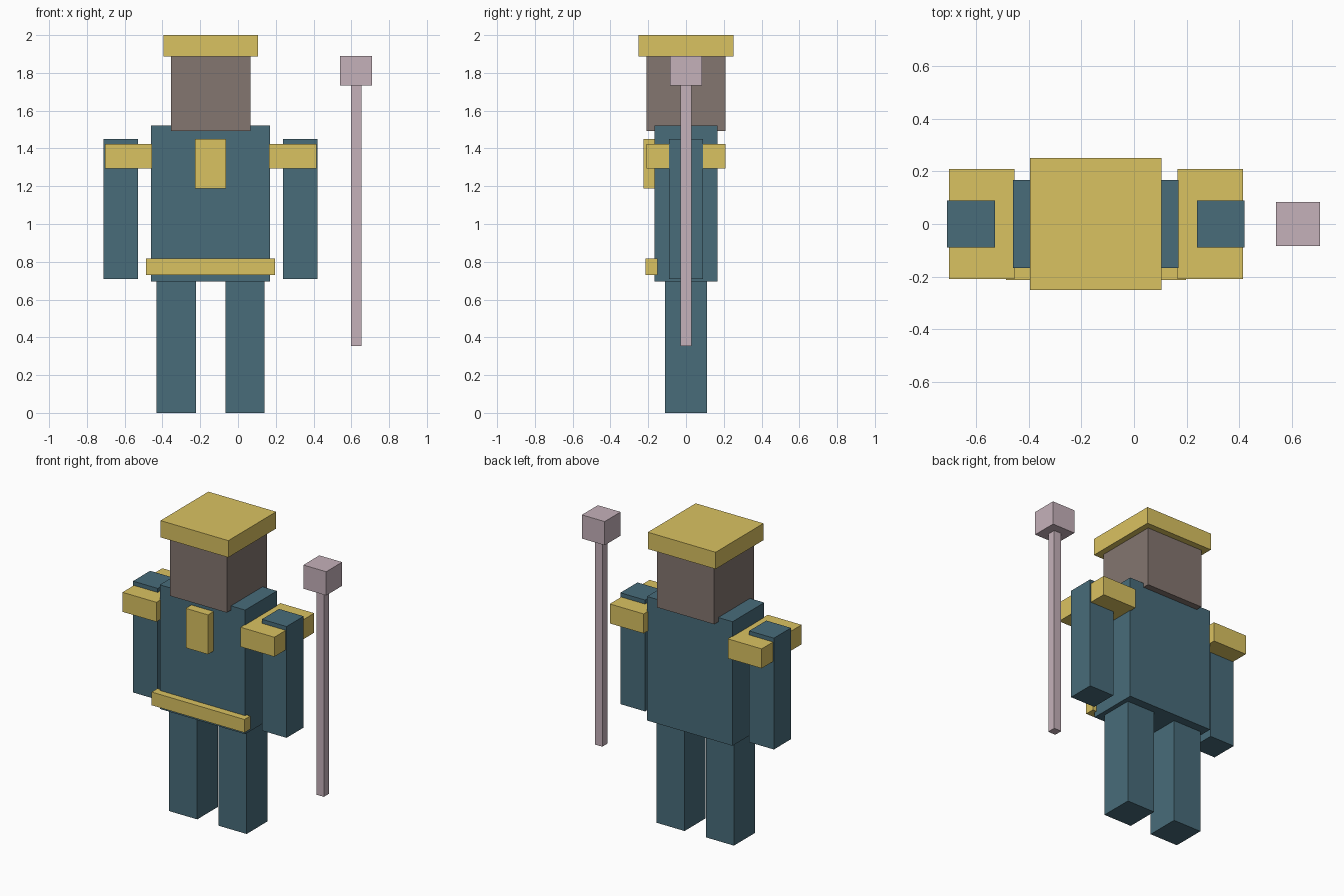
import bpy
import bmesh
from mathutils import Vector

if "Cube" in bpy.data.objects:
    bpy.data.objects.remove(bpy.data.objects["Cube"])

BODY_X = -0.145  # centre line of the figure


def material(name, rgb):
    m = bpy.data.materials.new(name)
    m.diffuse_color = (*rgb, 1)
    m.use_nodes = True
    m.node_tree.nodes["Principled BSDF"].inputs["Base Color"].default_value = m.diffuse_color
    return m


teal = material("teal_cloth", (0.065, 0.15, 0.195))
gold = material("gold_trim", (0.70, 0.54, 0.12))
brown = material("brown_skin", (0.23, 0.18, 0.16))
pink = material("pale_pink", (0.56, 0.44, 0.49))


def box(name, centre_x, width, y, z, mat):
    """Box from a centre and width in x, and (low, high) ranges in y and z."""
    bm = bmesh.new()
    bmesh.ops.create_cube(bm, size=1)
    bmesh.ops.scale(bm, verts=bm.verts, vec=(width, y[1] - y[0], z[1] - z[0]))
    mesh = bpy.data.meshes.new(name)
    bm.to_mesh(mesh)
    bm.free()
    mesh.materials.append(mat)
    obj = bpy.data.objects.new(name, mesh)
    obj.location = Vector((centre_x, sum(y) / 2, sum(z) / 2))
    bpy.context.collection.objects.link(obj)
    return obj


# Torso, head and cap
box("torso", BODY_X, 0.63, (-0.167, 0.167), (0.695, 1.522), teal)
box("head", BODY_X, 0.42, (-0.21, 0.21), (1.493, 1.89), brown)
box("cap", BODY_X, 0.50, (-0.252, 0.252), (1.888, 2.0), gold)

# Chest badge and belt on the front
box("badge", BODY_X, 0.164, (-0.226, -0.14), (1.187, 1.45), gold)
box("belt", BODY_X, 0.684, (-0.214, -0.152), (0.73, 0.818), gold)

# Paired limbs and shoulder pads
for side, s in (("left", -1), ("right", 1)):
    box(side + "_leg", BODY_X + s * 0.182, 0.207, (-0.11, 0.11), (0, 0.696), teal)
    box(side + "_arm", BODY_X + s * 0.475, 0.182, (-0.09, 0.09), (0.708, 1.45), teal)
    box(side + "_shoulder_pad", BODY_X + s * 0.435, 0.25, (-0.21, 0.21), (1.293, 1.423), gold)

# Staff with a block on top
box("staff_shaft", 0.625, 0.055, (-0.028, 0.028), (0.353, 1.735), pink)
box("staff_head", 0.625, 0.168, (-0.084, 0.084), (1.732, 1.89), pink)
